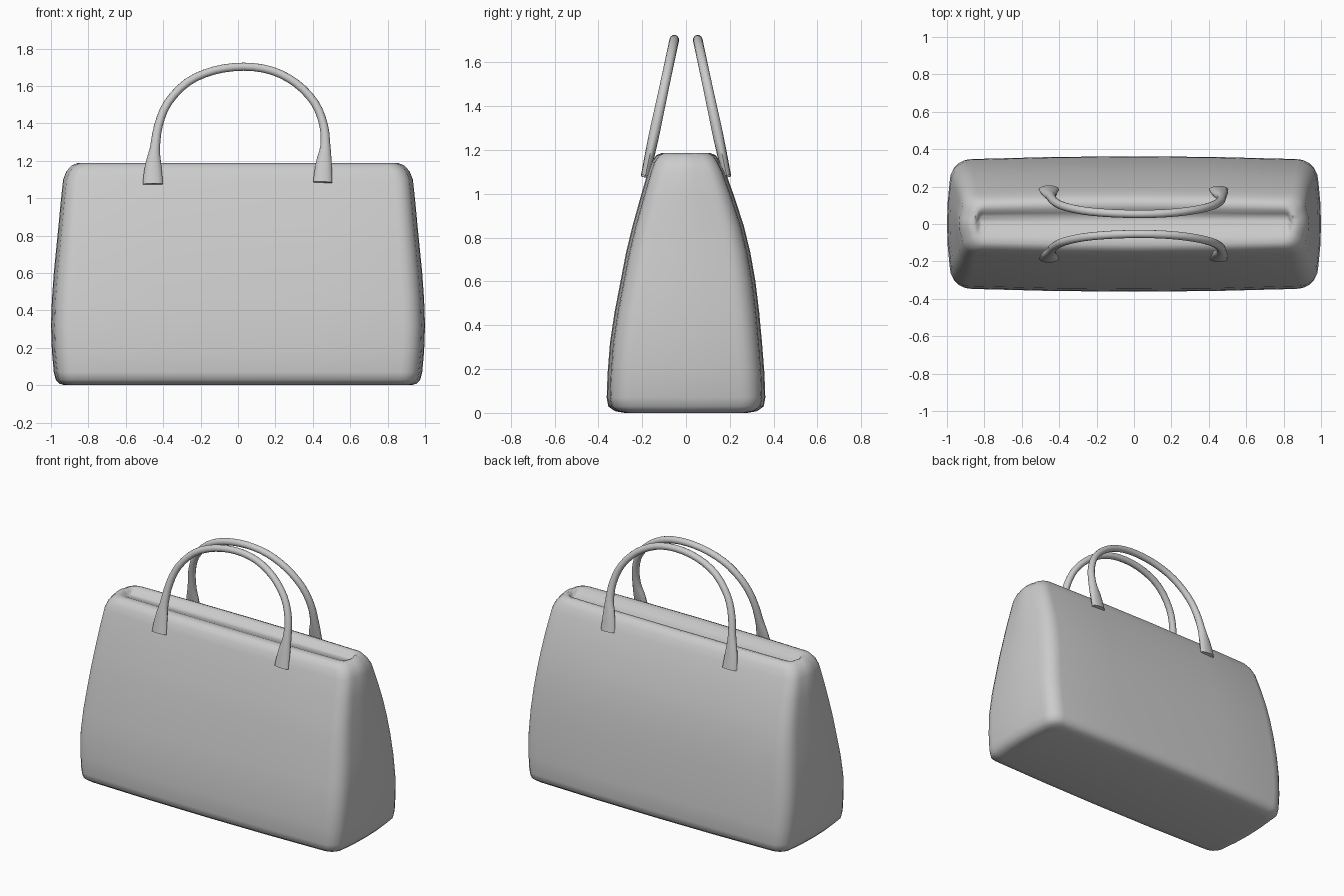
import bpy, bmesh, math
from mathutils import Vector

if "Cube" in bpy.data.objects:
    bpy.data.objects.remove(bpy.data.objects["Cube"])


def make_object(name, bm, angle=50):
    bmesh.ops.recalc_face_normals(bm, faces=bm.faces)
    me = bpy.data.meshes.new(name)
    bm.to_mesh(me)
    bm.free()
    ob = bpy.data.objects.new(name, me)
    bpy.context.collection.objects.link(ob)
    bpy.ops.object.select_all(action='DESELECT')
    ob.select_set(True)
    bpy.context.view_layer.objects.active = ob
    bpy.ops.object.shade_smooth_by_angle(angle=math.radians(angle))
    return ob


def loft(name, rings, angle=50):
    bm = bmesh.new()
    loops = [[bm.verts.new(p) for p in ring] for ring in rings]
    n = len(loops[0])
    for a, b in zip(loops, loops[1:]):
        for i in range(n):
            j = (i + 1) % n
            bm.faces.new((a[i], a[j], b[j], b[i]))
    bm.faces.new(loops[0])
    bm.faces.new(loops[-1])
    return make_object(name, bm, angle)


def spline(keys, steps=4):
    """Catmull-Rom through the key tuples."""
    k = [Vector(p) for p in keys]
    k = [2 * k[0] - k[1]] + k + [2 * k[-1] - k[-2]]
    out = []
    for i in range(1, len(k) - 2):
        p0, p1, p2, p3 = k[i - 1:i + 3]
        for s in range(steps):
            t = s / steps
            out.append(0.5 * (2 * p1 + (p2 - p0) * t + (2 * p0 - 5 * p1 + 4 * p2 - p3) * t * t
                              + (3 * p1 - p0 - 3 * p2 + p3) * t ** 3))
    return out + [k[-2]]


def body_ring(z, hx, hy, r, cy):
    """Rounded rectangle with slightly bulging sides."""
    bulge = min(0.015, hy * 0.1)
    pts = []
    for q, (sx, sy) in enumerate([(1, 1), (-1, 1), (-1, -1), (1, -1)]):
        for i in range(6):
            a = math.radians(90 * q + 18 * i)
            pts.append((sx * (hx - bulge - r) + r * math.cos(a),
                        cy + sy * (hy - bulge - r) + r * math.sin(a), z))
        for t in (0.25, 0.5, 0.75):
            b = 4 * t * (1 - t) * bulge
            if q % 2 == 0:
                pts.append(((1 - 2 * t) * sx * (hx - bulge - r), cy + sy * (hy - bulge + b), z))
            else:
                pts.append((sx * (hx - bulge + b), cy + (1 - 2 * t) * sy * (hy - bulge - r), z))
    return pts


# Bag body: z, half width, half depth, corner radius, y offset
profile = [
    (0.00, 0.925, 0.28, 0.06, 0), (0.008, 0.955, 0.325, 0.08, 0),
    (0.03, 0.975, 0.355, 0.09, 0), (0.07, 0.985, 0.362, 0.10, 0),
    (0.18, 0.995, 0.358, 0.10, 0), (0.32, 1.00, 0.347, 0.10, 0),
    (0.46, 0.995, 0.33, 0.10, 0.004), (0.60, 0.985, 0.308, 0.10, 0.009),
    (0.73, 0.972, 0.284, 0.095, 0.01), (0.85, 0.96, 0.255, 0.09, 0.01),
    (0.98, 0.948, 0.216, 0.085, 0.007), (1.10, 0.935, 0.177, 0.08, 0.003),
    (1.145, 0.917, 0.158, 0.075, 0), (1.175, 0.888, 0.136, 0.07, 0),
    (1.187, 0.86, 0.11, 0.06, 0),
    # shallow sunken opening along the top
    (1.18, 0.845, 0.075, 0.04, 0.005), (1.163, 0.835, 0.045, 0.025, 0.015),
    (1.15, 0.82, 0.015, 0.008, 0.025),
]
loft("bag_body", [body_ring(*p) for p in profile])

# Handle path: x, z, in-plane radius, thickness radius (wide flat tabs at both ends)
handle_keys = [
    (-0.455, 1.075, 0.053, 0.020), (-0.455, 1.12, 0.050, 0.021),
    (-0.452, 1.19, 0.041, 0.023), (-0.444, 1.27, 0.027, 0.024),
    (-0.425, 1.39, 0.023, 0.023), (-0.375, 1.51, 0.022, 0.022),
    (-0.27, 1.62, 0.022, 0.022), (-0.13, 1.682, 0.022, 0.022),
    (0.03, 1.703, 0.022, 0.022), (0.18, 1.682, 0.022, 0.022),
    (0.31, 1.615, 0.022, 0.022), (0.41, 1.51, 0.022, 0.022),
    (0.458, 1.39, 0.023, 0.023), (0.467, 1.28, 0.027, 0.024),
    (0.460, 1.20, 0.041, 0.023), (0.455, 1.13, 0.048, 0.021),
    (0.453, 1.085, 0.051, 0.020),
]


def handle(name, side):
    keys = spline(handle_keys, 3)
    slope = -0.133 / 0.625

    def pos(k):
        return Vector((k[0], side * (0.186 + slope * (k[1] - 1.08)), k[1]))

    normal = Vector((0, 1, -side * slope)).normalized()
    rings = []
    for i, k in enumerate(keys):
        tangent = pos(keys[min(i + 1, len(keys) - 1)]) - pos(keys[max(i - 1, 0)])
        across = tangent.normalized().cross(normal)
        rings.append([pos(k) + across * k[2] * math.cos(a) + normal * k[3] * math.sin(a)
                      for a in (math.tau * j / 12 for j in range(12))])
    return loft(name, rings)


handle("front_handle", -1)
handle("back_handle", 1)
